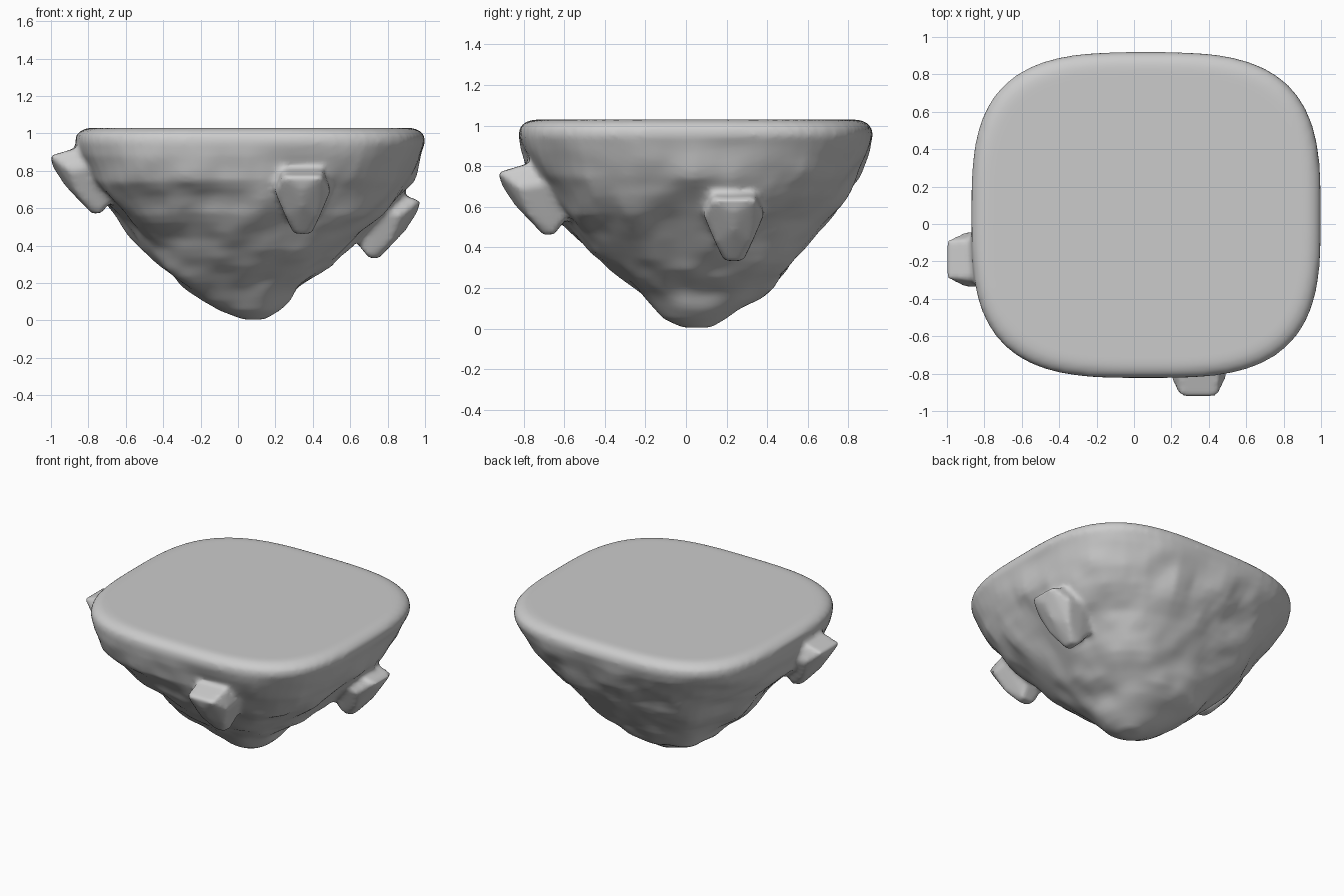
import bpy, bmesh, math
from mathutils import Vector, Matrix, noise

if "Cube" in bpy.data.objects:
    bpy.data.objects.remove(bpy.data.objects["Cube"])

# Body cross-sections: height, x min, x max, y min, y max, squareness
SECTIONS = [
    (0.005, 0.03, 0.14, -0.01, 0.12, 2.0),
    (0.05, -0.10, 0.22, -0.12, 0.19, 2.1),
    (0.10, -0.19, 0.28, -0.18, 0.26, 2.2),
    (0.20, -0.31, 0.39, -0.29, 0.42, 2.3),
    (0.38, -0.50, 0.61, -0.47, 0.57, 2.4),
    (0.57, -0.66, 0.80, -0.65, 0.73, 2.5),
    (0.75, -0.80, 0.92, -0.77, 0.84, 2.8),
    (0.88, -0.86, 0.97, -0.81, 0.90, 3.1),
    (0.95, -0.87, 1.00, -0.825, 0.92, 3.2),
    (0.99, -0.865, 0.995, -0.82, 0.915, 3.2),
    (1.02, -0.835, 0.965, -0.79, 0.885, 3.2),
    (1.03, -0.79, 0.92, -0.745, 0.84, 3.2),
]
SEG, STEPS = 80, 4
bm = bmesh.new()


def ring(z, x0, x1, y0, y1, n):
    """One superellipse ring, roughened on the rocky underside."""
    verts = []
    for i in range(SEG):
        a = 2 * math.pi * i / SEG
        c, s = math.cos(a), math.sin(a)
        r = (abs(c) ** n + abs(s) ** n) ** (-1 / n)
        p = Vector(((x0 + x1) / 2 + (x1 - x0) / 2 * r * c,
                    (y0 + y1) / 2 + (y1 - y0) / 2 * r * s, z))
        rough = max(0, min(1, (0.95 - z) / 0.2, z / 0.15))
        d = 0.035 * noise.noise(p * 3.2) + 0.018 * noise.noise(p * 7)
        p += Vector((c, s, -0.6)) * d * rough
        verts.append(bm.verts.new(p))
    return verts


# Tapered body with flat top
rings = []
for a, b in zip(SECTIONS, SECTIONS[1:]):
    for k in range(STEPS):
        t = k / STEPS
        rings.append(ring(*[u + (v - u) * t for u, v in zip(a, b)]))
rings.append(ring(*SECTIONS[-1]))
for lo, hi in zip(rings, rings[1:]):
    for i in range(SEG):
        j = (i + 1) % SEG
        bm.faces.new((lo[i], lo[j], hi[j], hi[i]))
bm.faces.new(rings[0][::-1])
bm.faces.new(rings[-1])

# Protruding stone: half outline (sideways, outward, height) from its outer tip
STONE = [(.10, .005, 0), (.11, -.13, .04), (.15, -.10, -.08), (.15, -.22, -.06),
         (0, -.015, -.07), (0, -.07, -.155), (.09, -.15, -.22), (.03, -.22, -.31),
         (.05, -.27, -.305), (.09, -.42, -.12)]


def stone(angle, side, out, z):
    """Add one stone facing the direction given by turning -y about z."""
    m = Matrix.Rotation(math.radians(angle), 4, 'Z') @ Matrix.Translation((side, -out, z))
    part = bmesh.new()
    for v, u, h in STONE:
        for sgn in ((1, -1) if v else (1,)):
            part.verts.new(m @ Vector((v * sgn, -u, h)))
    bmesh.ops.convex_hull(part, input=part.verts[:])
    bmesh.ops.recalc_face_normals(part, faces=part.faces[:])
    me = bpy.data.meshes.new("stone")
    part.to_mesh(me)
    part.free()
    bm.from_mesh(me)
    bpy.data.meshes.remove(me)


stone(0, 0.345, 0.92, 0.77)     # front
stone(-90, 0.19, 1.00, 0.88)    # left
stone(90, 0.235, 0.97, 0.64)    # right

# Fuse everything into one softly blended surface
mesh = bpy.data.meshes.new("floating_rock")
bm.to_mesh(mesh)
bm.free()
rock = bpy.data.objects.new("floating_rock", mesh)
bpy.context.collection.objects.link(rock)
remesh = rock.modifiers.new("fuse", 'REMESH')
remesh.mode = 'VOXEL'
remesh.voxel_size = 0.018
remesh.use_smooth_shade = True
smooth = rock.modifiers.new("soften", 'SMOOTH')
smooth.factor = 0.5
smooth.iterations = 4
